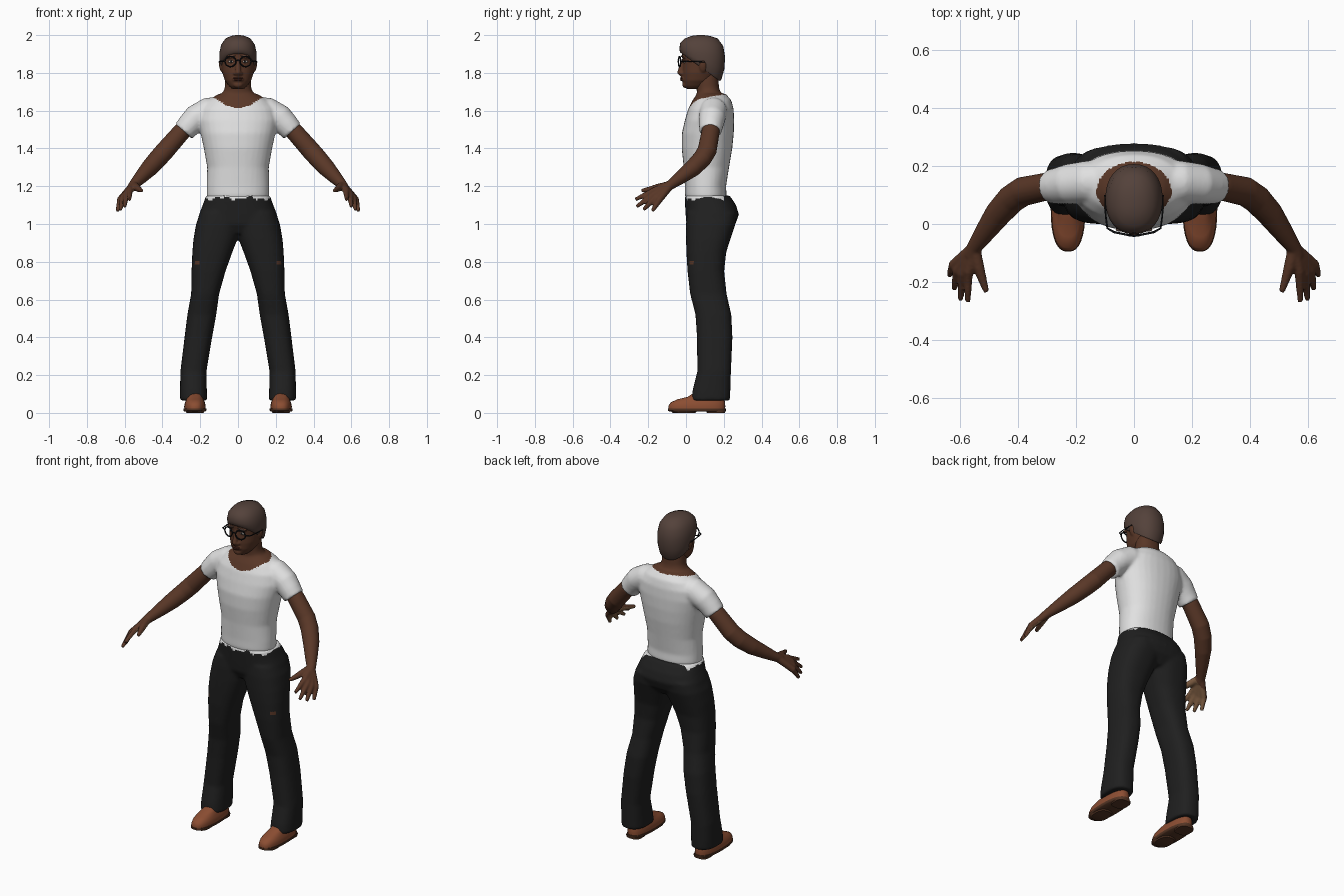
import bpy, bmesh, math
from mathutils import Vector, Matrix

cube = bpy.data.objects.get("Cube")
if cube:
    bpy.data.objects.remove(cube)


def material(name, r, g, b):
    m = bpy.data.materials.new(name)
    m.use_nodes = True
    m.diffuse_color = (r, g, b, 1)
    m.node_tree.nodes["Principled BSDF"].inputs["Base Color"].default_value = (r, g, b, 1)
    return m


SKIN = material("brown skin", .10, .038, .02)
PALM = material("light palm", .21, .11, .055)
HAIR = material("grey brown hair", .088, .054, .043)
SHIRT = material("white cotton", .75, .75, .75)
CLOTH = material("black cloth", .014, .014, .014)
LEATHER = material("tan leather", .26, .075, .032)
SOLE = material("dark sole", .09, .036, .018)
FRAME = material("black frame", .006, .007, .009)
EYE = material("eye white", .5, .46, .42)
LIP = material("dark lip", .075, .022, .014)


def skin_rings(bm, rings):
    """Bridge successive vertex rings and cap both ends."""
    n = len(rings[0])
    for a, b in zip(rings, rings[1:]):
        for i in range(n):
            j = (i + 1) % n
            bm.faces.new((a[i], a[j], b[j], b[i]))
    bm.faces.new(rings[0][::-1])
    bm.faces.new(rings[-1])


def loft(bm, rows, cx=0, power=2.2, n=32):
    """Stack of rounded rings; row = z, x min, x max, y min, y max, front lift."""
    rings = []
    for z, x0, x1, y0, y1, *lift in rows:
        ring = []
        for i in range(n):
            a = 2 * math.pi * i / n
            c, s = [math.copysign(abs(t) ** (2 / power), t) for t in (math.cos(a), math.sin(a))]
            x = cx + (x0 + x1) / 2 + c * (x1 - x0) / 2
            y = (y0 + y1) / 2 + s * (y1 - y0) / 2
            ring.append(bm.verts.new((x, y, z - s * (lift[0] if lift else 0))))
        rings.append(ring)
    skin_rings(bm, rings)


def centred(rows):
    return [(z, -r, r, *rest) for z, r, *rest in rows]


def tube(bm, points, side=1, n=16):
    """Round limb through points (x, y, z, radius)."""
    pts = [Vector((p[0] * side, p[1], p[2])) for p in points]
    rings = []
    for i, p in enumerate(pts):
        d = (pts[min(i + 1, len(pts) - 1)] - pts[max(i - 1, 0)]).normalized()
        u = d.cross(Vector((0, 1, .3))).normalized()
        v = d.cross(u)
        rings.append([bm.verts.new(p + points[i][3] * (u * math.cos(t) + v * math.sin(t)))
                      for t in [2 * math.pi * k / n for k in range(n)]])
    skin_rings(bm, rings)


def ball(bm, centre, size, tilt=0):
    m = Matrix.Translation(centre) @ Matrix.Rotation(tilt, 4, 'Y') @ Matrix.Diagonal((*size, 1))
    bmesh.ops.create_uvsphere(bm, u_segments=16, v_segments=10, radius=1, matrix=m)


def finish(name, bm, mats, voxel=0, smooth=3, subdiv=0, rule=None):
    """Make the object, fuse its volumes, then colour faces by rule."""
    bmesh.ops.recalc_face_normals(bm, faces=bm.faces)
    me = bpy.data.meshes.new(name)
    bm.to_mesh(me)
    bm.free()
    ob = bpy.data.objects.new(name, me)
    bpy.context.collection.objects.link(ob)
    if voxel:
        r = ob.modifiers.new("fuse", 'REMESH')
        r.mode, r.voxel_size = 'VOXEL', voxel
        s = ob.modifiers.new("soften", 'SMOOTH')
        s.factor, s.iterations = .5, smooth
    if subdiv:
        ob.modifiers.new("round", 'SUBSURF').levels = subdiv
    if ob.modifiers:
        dg = bpy.context.evaluated_depsgraph_get()
        me = bpy.data.meshes.new_from_object(ob.evaluated_get(dg))
        ob.modifiers.clear()
        ob.data = me
    me.materials.clear()
    for m in mats:
        me.materials.append(m)
    for p in me.polygons:
        p.use_smooth = True
        p.material_index = rule(p.center, p.normal) if rule else 0
    me.set_sharp_from_angle(angle=math.radians(50))
    return ob


# Shirt with short sleeves, and the neck rising through a scoop collar
bm = bmesh.new()
loft(bm, centred([(1.09, .15, .02, .19), (1.15, .166, -.006, .215), (1.2, .166, -.006, .212),
                  (1.3, .163, -.012, .228), (1.4, .181, -.023, .245), (1.48, .198, -.022, .253),
                  (1.55, .212, -.006, .255), (1.61, .2, .012, .252), (1.655, .16, .035, .24),
                  (1.69, .1, .058, .21)]))
loft(bm, centred([(1.62, .11, .06, .21), (1.68, .088, .06, .19), (1.72, .07, .055, .175),
                  (1.8, .066, .05, .17)]))
for s in (1, -1):
    tube(bm, [(.1, .145, 1.6, .075), (.16, .145, 1.595, .074), (.225, .138, 1.56, .07),
              (.26, .132, 1.522, .064), (.288, .13, 1.489, .059)], s, 24)


def collar(c, nrm):
    return int(c.z > 1.56 and (c.x / .128) ** 2 + ((c.y - .115) / .1) ** 2 < 1 or c.z > 1.7)


finish("shirt_and_neck", bm, [SHIRT, SKIN], .009, 4, rule=collar)

# Arms and hands
wrist = (.553, -.082, 1.207, .026)
fingers = [((.572, -.165, 1.178), (.575, -.268, 1.13)), ((.592, -.172, 1.156), (.6, -.262, 1.092)),
           ((.61, -.162, 1.14), (.622, -.226, 1.075)), ((.624, -.142, 1.128), (.638, -.178, 1.068))]
bm = bmesh.new()
for s in (1, -1):
    tube(bm, [(.24, .132, 1.545, .046), (.3, .13, 1.487, .048), (.385, .112, 1.39, .051),
              (.425, .085, 1.345, .05), (.47, .035, 1.295, .046), (.515, -.028, 1.247, .036),
              wrist, (.565, -.11, 1.19, .024)], s, 20)
    for knuckle, tip in fingers:
        mid = Vector(knuckle).lerp(Vector(tip), .55)
        tube(bm, [(*wrist[:3], .022), (*knuckle, .0185), (*mid, .0135), (*tip, .0095)], s, 12)
    tube(bm, [(*wrist[:3], .022), (.537, -.15, 1.193, .02), (.523, -.195, 1.183, .015),
              (.51, -.235, 1.176, .01)], s, 12)


def palm(c, nrm):
    side = math.copysign(1, c.x)
    return int(c.y < -.1 and nrm.dot(Vector((-.73 * side, .18, -.66))) > .45)


finish("arms_and_hands", bm, [SKIN, PALM], .0055, 3, rule=palm)

# Trousers: hips and two wide legs
bm = bmesh.new()
loft(bm, centred([(.95, .1, .03, .22), (1.0, .215, .002, .262), (1.05, .207, -.002, .28),
                  (1.1, .187, -.005, .265), (1.15, .17, -.008, .232)]), power=2.5)
for s in (1, -1):
    rows = [(.065, .163, .307, .028, .232), (.12, .165, .307, .035, .235), (.22, .167, .305, .06, .238),
            (.4, .137, .283, .058, .246), (.52, .115, .268, .05, .24), (.63, .1, .248, .022, .215),
            (.75, .066, .246, .008, .202), (.85, .03, .242, .002, .213), (.92, .003, .236, 0, .235),
            (1.0, -.02, .222, 0, .262), (1.06, -.02, .2, .005, .268)]
    loft(bm, [(z, *sorted((a * s, b * s)), c, d) for z, a, b, c, d in rows], power=2.5)


def trouser_colour(c, nrm):
    if c.z > 1.137 + .013 * math.sin(c.x * 75) * math.cos(c.x * 31 + 1) and c.y < .2:
        return 1
    return 2 if .2 < abs(c.x) < .228 and .785 < c.z < .803 and c.y < .07 else 0


finish("trousers", bm, [CLOTH, SHIRT, SKIN], .01, 4, rule=trouser_colour)

# Shoes with soles and heels
for s, side in ((1, "left"), (-1, "right")):
    bm = bmesh.new()
    loft(bm, centred([(.018, .056, -.092, .207), (.035, .057, -.094, .208), (.055, .053, -.082, .207),
                      (.072, .045, -.045, .203), (.085, .042, .01, .2), (.12, .04, .06, .195)]),
         .228 * s, 2.5)
    finish(side + "_shoe", bm, [LEATHER])
    bm = bmesh.new()
    loft(bm, centred([(.007, .055, -.088, .207), (.012, .06, -.096, .211), (.022, .06, -.096, .211)]),
         .228 * s, 2.5)
    loft(bm, centred([(0, .045, .11, .207), (.012, .047, .108, .209)]), .228 * s, 3)
    loft(bm, centred([(0, .045, -.07, .05), (.012, .052, -.085, .06)]), .228 * s, 2.5)
    finish(side + "_sole", bm, [SOLE])

# Head with nose, brow, chin and ears
bm = bmesh.new()
loft(bm, centred([(1.715, .03, .006, .08), (1.73, .048, -.008, .11), (1.76, .07, -.016, .145),
                  (1.8, .083, -.018, .168), (1.85, .088, -.016, .188), (1.9, .09, -.022, .192),
                  (1.95, .08, -.012, .182), (1.985, .045, .03, .14)]))
tube(bm, [(0, -.012, 1.868, .01), (0, -.025, 1.83, .013), (0, -.031, 1.802, .016),
          (0, -.018, 1.788, .013)])
ball(bm, (0, -.004, 1.738), (.026, .016, .018))
ball(bm, (0, -.012, 1.768), (.03, .016, .016))
for s in (1, -1):
    ball(bm, (s * .014, -.022, 1.797), (.011, .013, .009))
    ball(bm, (s * .09, .09, 1.835), (.01, .02, .033), s * .2)
    ball(bm, (s * .037, -.01, 1.885), (.03, .014, .008))
finish("head", bm, [SKIN], .0055, 3)

# Cropped hair, lower at the nape than at the brow
bm = bmesh.new()
loft(bm, centred([(1.826, .088, -.014, .18, .07), (1.835, .094, -.024, .188, .068),
                  (1.865, .098, -.032, .203, .045), (1.905, .099, -.035, .207, .022),
                  (1.95, .089, -.031, .197, .008), (1.982, .066, -.006, .168),
                  (1.996, .036, .03, .125), (2.0, .012, .06, .095)]))
finish("hair", bm, [HAIR])

# Lips
bm = bmesh.new()
ball(bm, (0, -.023, 1.772), (.026, .009, .005))
ball(bm, (0, -.022, 1.763), (.022, .009, .006))
finish("lips", bm, [LIP])

# Eyes, pupils and brows
whites, darks, brows = bmesh.new(), bmesh.new(), bmesh.new()
for s in (1, -1):
    ball(whites, (s * .037, -.008, 1.86), (.015, .009, .007))
    ball(darks, (s * .036, -.014, 1.86), (.006, .005, .006))
    ball(brows, (s * .038, -.02, 1.888), (.026, .007, .004), s * .1)
finish("eyes", whites, [EYE])
finish("pupils", darks, [FRAME])
finish("eyebrows", brows, [HAIR])

# Round spectacles with bridge and side arms
bm = bmesh.new()
for s in (1, -1):
    rim = [(.04 + .029 * math.cos(a), -.034 + .006 * math.cos(a), 1.86 + .027 * math.sin(a), .0038)
           for a in [2 * math.pi * k / 24 for k in range(25)]]
    tube(bm, rim, s, 8)
    tube(bm, [(.069, -.028, 1.862, .004), (.092, -.015, 1.862, .0035), (.098, .03, 1.861, .003),
              (.1, .1, 1.858, .003)], s, 8)
tube(bm, [(-.014, -.038, 1.864, .0035), (0, -.042, 1.868, .0035), (.014, -.038, 1.864, .0035)], n=8)
finish("spectacles", bm, [FRAME])
